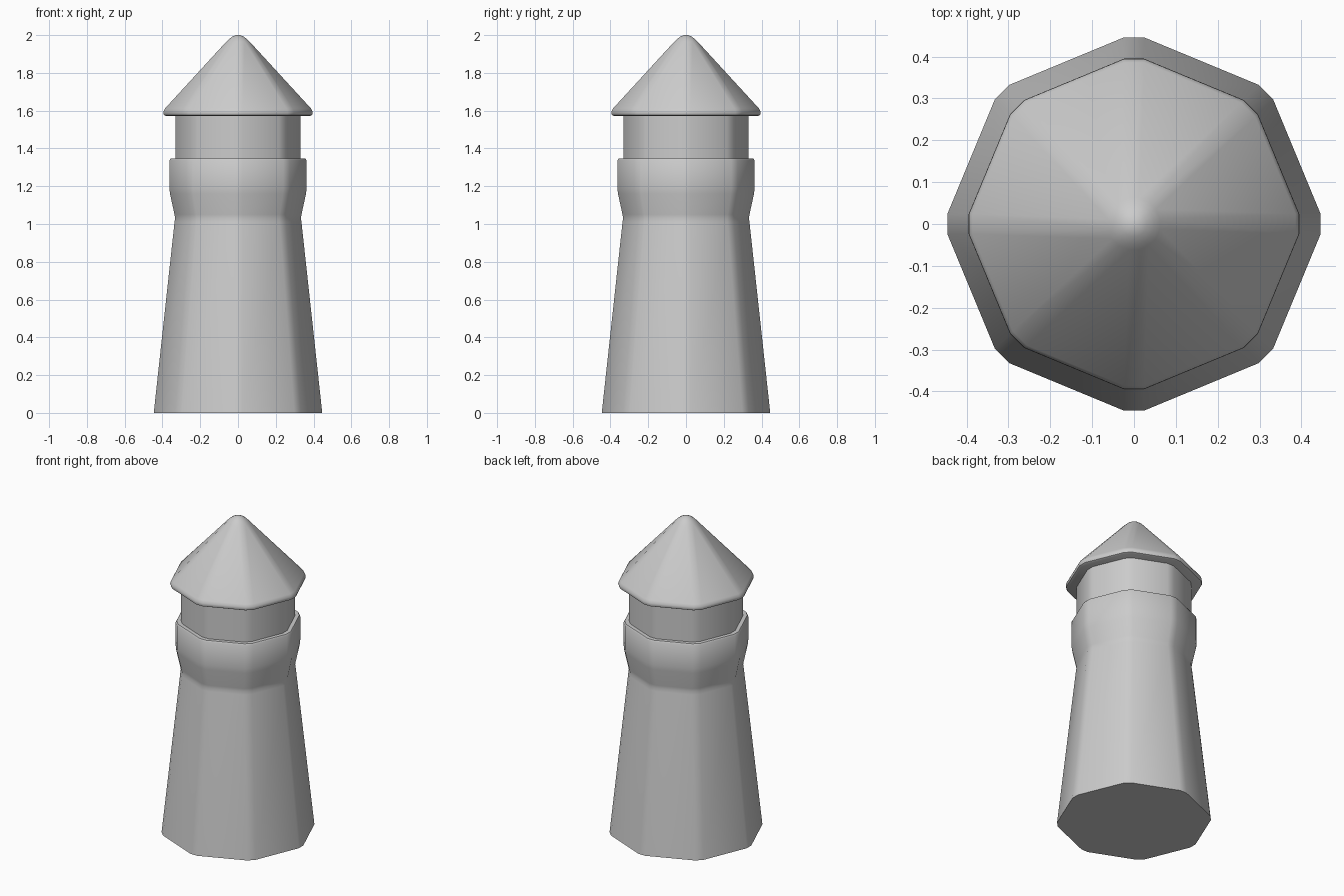
import bpy, bmesh, math

if "Cube" in bpy.data.objects:
    bpy.data.objects.remove(bpy.data.objects["Cube"])


def ring(bm, r, z, w=0.024):
    """Octagon ring with narrow chamfered corners pointing along the axes."""
    w = min(w, 0.19 * r)
    verts = []
    for k in range(8):
        a = k * math.pi / 4
        c, s = math.cos(a), math.sin(a)
        for t in (-w, w):
            verts.append(bm.verts.new((r * c - t * s, r * s + t * c, z)))
    return verts


def octagon_part(name, profile):
    """Stack rings given as (radius, height) and cap both ends."""
    bm = bmesh.new()
    rings = [ring(bm, r, z) for r, z in profile]
    for a, b in zip(rings, rings[1:]):
        for i in range(16):
            j = (i + 1) % 16
            bm.faces.new((a[i], a[j], b[j], b[i]))
    bm.faces.new(rings[0][::-1])
    bm.faces.new(rings[-1])
    bmesh.ops.recalc_face_normals(bm, faces=bm.faces)
    mesh = bpy.data.meshes.new(name)
    bm.to_mesh(mesh)
    bm.free()
    obj = bpy.data.objects.new(name, mesh)
    bpy.context.collection.objects.link(obj)
    bpy.ops.object.select_all(action='DESELECT')
    obj.select_set(True)
    bpy.context.view_layer.objects.active = obj
    bpy.ops.object.shade_smooth_by_angle(angle=math.radians(35))
    return obj


# Tapered tower with flared gallery collar
octagon_part("tower", [(0.446, 0), (0.336, 1.01), (0.333, 1.03), (0.336, 1.05),
                       (0.360, 1.16), (0.363, 1.19), (0.363, 1.337),
                       (0.357, 1.346)])

# Upper room set back from the collar
octagon_part("upper_room", [(0.332, 1.33), (0.332, 1.585)])

# Pointed roof with rounded tip and eave
octagon_part("roof", [(0.382, 1.572), (0.392, 1.577), (0.395, 1.586),
                      (0.394, 1.597), (0.386, 1.612), (0.062, 1.965),
                      (0.048, 1.979), (0.030, 1.992), (0.012, 2.0)])
